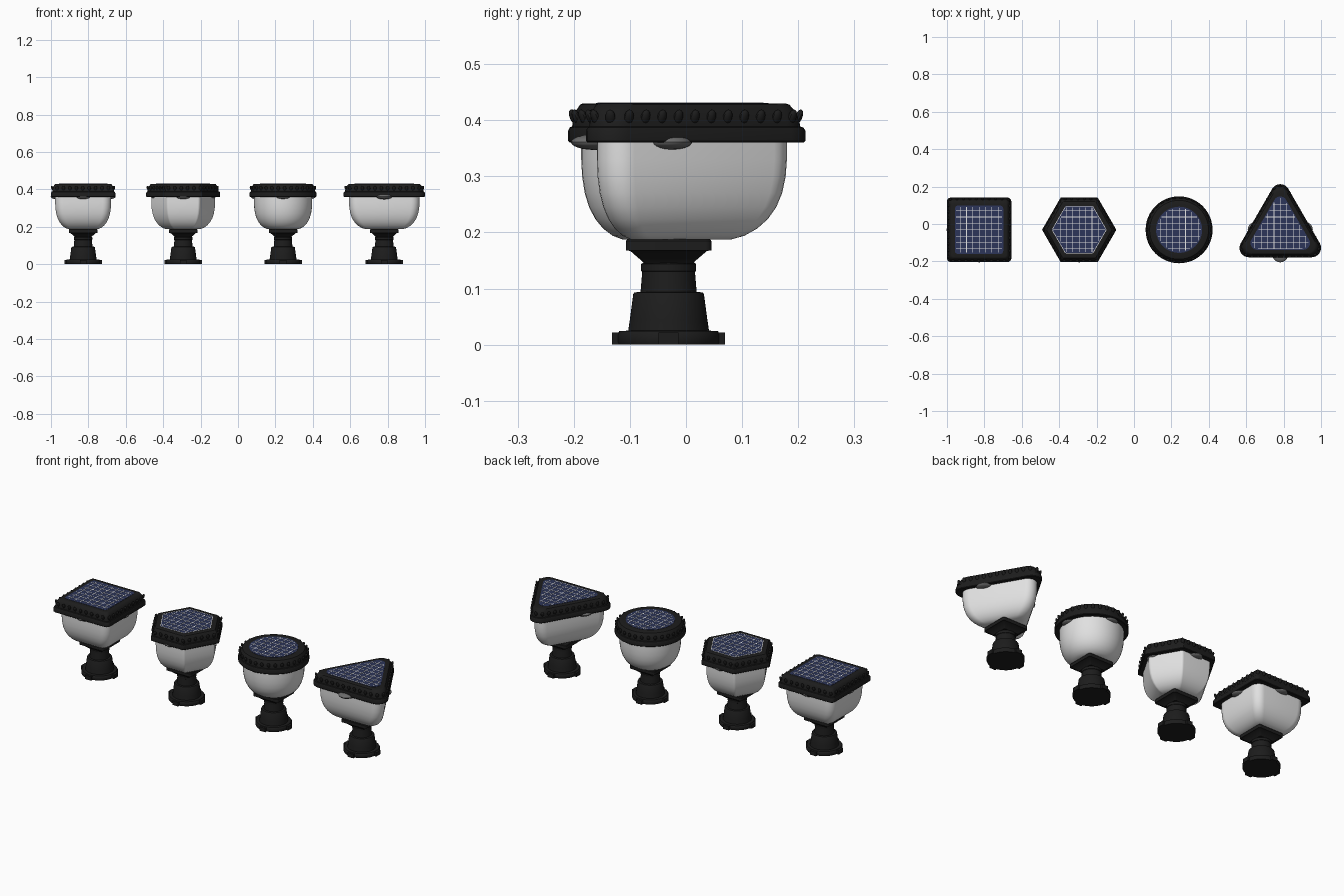
import bpy, bmesh, math
from mathutils import Matrix, Vector

cube = bpy.data.objects.get("Cube")
if cube:
    bpy.data.objects.remove(cube, do_unlink=True)


def material(name, colour, rough=0.5):
    m = bpy.data.materials.new(name)
    m.use_nodes = True
    m.diffuse_color = (*colour, 1)
    bsdf = m.node_tree.nodes["Principled BSDF"]
    bsdf.inputs["Base Color"].default_value = (*colour, 1)
    bsdf.inputs["Roughness"].default_value = rough
    return m


BLACK = material("black plastic", (0.012, 0.012, 0.012))
WHITE = material("frosted white", (0.75, 0.75, 0.75))
NAVY = material("navy panel", (0.025, 0.035, 0.1))
LINE = material("white grid", (0.8, 0.8, 0.8))
GREY = material("grey lens", (0.15, 0.15, 0.15))
CENTRE_Y = -0.031


def finish(bm, name, mat, x, smooth=True):
    bmesh.ops.recalc_face_normals(bm, faces=bm.faces)
    mesh = bpy.data.meshes.new(name)
    bm.to_mesh(mesh)
    bm.free()
    mesh.materials.append(mat)
    ob = bpy.data.objects.new(name, mesh)
    ob.location = (x, CENTRE_Y, 0)
    bpy.context.collection.objects.link(ob)
    if smooth:
        bpy.ops.object.select_all(action="DESELECT")
        ob.select_set(True)
        bpy.context.view_layer.objects.active = ob
        bpy.ops.object.shade_smooth_by_angle(angle=math.radians(35))
    return ob


def outline(sides, apothem, radius, turn=0.0):
    """Rounded regular polygon, or a circle when sides is 0."""
    if sides == 0:
        angles = [math.tau * i / 48 for i in range(48)]
        return [Vector((math.cos(a), math.sin(a))) * apothem for a in angles]
    pts, steps = [], 8
    reach = (apothem - radius) / math.cos(math.pi / sides)
    for i in range(sides):
        mid = turn + math.tau * i / sides
        corner = Vector((math.cos(mid), math.sin(mid))) * reach
        for k in range(steps + 1):
            a = mid + (k / steps - 0.5) * math.tau / sides
            pts.append(corner + Vector((math.cos(a), math.sin(a))) * radius)
    return pts


def loft(bm, pts, profile):
    """Stack scaled copies of an outline; profile holds (scale, z)."""
    rings = [[bm.verts.new((p.x * s, p.y * s, z)) for p in pts] for s, z in profile]
    n = len(pts)
    for low, high in zip(rings, rings[1:]):
        for i in range(n):
            j = (i + 1) % n
            bm.faces.new((low[i], low[j], high[j], high[i]))
    bm.faces.new(rings[0][::-1])
    bm.faces.new(rings[-1])


def box(bm, centre, size, turn=0.0):
    mat = Matrix.Rotation(turn, 4, "Z") @ Matrix.Translation(centre) @ Matrix.Diagonal((*size, 1))
    bmesh.ops.create_cube(bm, size=1, matrix=mat)


def spaced(pts, pitch):
    """Evenly spaced points and edge directions around a closed outline."""
    edges = [(a, b) for a, b in zip(pts, pts[1:] + pts[:1])]
    total = sum((b - a).length for a, b in edges)
    count = round(total / pitch)
    step, travelled, want = total / count, 0.0, total / count / 2
    for a, b in edges:
        length = (b - a).length
        while want < travelled + length:
            yield a.lerp(b, (want - travelled) / length), b - a
            want += step
        travelled += length


def chord(pts, axis, at):
    """Span of an outline where the given axis equals a value."""
    hits = []
    for a, b in zip(pts, pts[1:] + pts[:1]):
        if (a[axis] - at) * (b[axis] - at) < 0:
            t = (at - a[axis]) / (b[axis] - a[axis])
            hits.append(a.lerp(b, t)[1 - axis])
    return (min(hits), max(hits)) if len(hits) > 1 else None


def pedestal(prefix, x):
    bm = bmesh.new()
    loft(bm, outline(0, 1, 0), [
        (0.09, 0), (0.092, 0.004), (0.092, 0.018), (0.088, 0.024), (0.072, 0.025),
        (0.069, 0.045), (0.063, 0.09), (0.061, 0.093), (0.05, 0.094), (0.047, 0.13),
        (0.049, 0.131), (0.049, 0.144), (0.045, 0.146), (0.045, 0.15)])
    for i in range(4):
        box(bm, (0.088, 0, 0.011), (0.025, 0.036, 0.022), i * math.pi / 2)
    finish(bm, prefix + "_pedestal", BLACK, x)
    # Square mounting plate with a flared underside
    bm = bmesh.new()
    loft(bm, outline(4, 0.076, 0.01, math.pi / 4), [
        (0.58, 0.145), (0.64, 0.15), (0.9, 0.167), (1, 0.168), (1, 0.185), (0.97, 0.188)])
    finish(bm, prefix + "_mounting_plate", BLACK, x)


def lamp(prefix, x, sides, apothem, radius, bowl_radius, turn, panel_scale):
    pedestal(prefix, x)
    edge = outline(sides, apothem, radius, turn)

    # Frosted bowl
    bm = bmesh.new()
    loft(bm, outline(sides, apothem * 0.87, bowl_radius, turn), [
        (0.52, 0.187), (0.64, 0.194), (0.75, 0.207), (0.84, 0.224), (0.91, 0.245),
        (0.96, 0.27), (0.99, 0.3), (1, 0.33), (1, 0.362)])
    finish(bm, prefix + "_bowl", WHITE, x)

    # Lid with a stepped, sloping rim
    bm = bmesh.new()
    loft(bm, edge, [
        (0.985, 0.36), (1, 0.363), (1, 0.381), (0.985, 0.387), (0.96, 0.389), (0.955, 0.4),
        (0.93, 0.415), (0.88, 0.428), (0.85, 0.43), (panel_scale, 0.43)])
    finish(bm, prefix + "_lid", BLACK, x)

    # Oval beads around the rim
    bm = bmesh.new()
    for p, along in spaced([q * 0.947 for q in edge], 0.034):
        mat = (Matrix.Translation((p.x, p.y, 0.405))
               @ Matrix.Rotation(math.atan2(along.y, along.x), 4, "Z")
               @ Matrix.Rotation(math.radians(25), 4, "X")
               @ Matrix.Diagonal((0.009, 0.007, 0.015, 1)))
        bmesh.ops.create_uvsphere(bm, u_segments=10, v_segments=8, radius=1, matrix=mat)
    finish(bm, prefix + "_rim_beads", BLACK, x)

    # Solar panel
    panel = [p * panel_scale for p in edge]
    bm = bmesh.new()
    loft(bm, panel, [(1, 0.428), (1, 0.431)])
    finish(bm, prefix + "_solar_panel", NAVY, x, False)

    # Fine grid lines clipped to the panel shape
    bm = bmesh.new()
    inner = [p * 0.95 for p in panel]
    pitch, width, z = 0.034, 0.003, 0.4312
    for axis in (0, 1):
        for i in range(-4, 5):
            at = i * pitch + 0.0005
            span = chord(inner, axis, at)
            if not span:
                continue
            mid, length = sum(span) / 2, span[1] - span[0]
            centre, size = [(at, mid), (mid, at)][axis], [(width, length), (length, width)][axis]
            box(bm, (*centre, z), (*size, 0.001))
    if sides == 6:
        for a, b in zip(panel, panel[1:] + panel[:1]):
            d = b - a
            if d.length > 0.05:
                apo = ((a + b) / 2).length
                box(bm, (apo, 0, z), (width, d.length, 0.001), math.atan2(-d.x, d.y))
    finish(bm, prefix + "_grid_lines", LINE, x, False)

    # Shallow sensor lenses under the lid
    bm = bmesh.new()
    for i in range(4):
        mat = (Matrix.Rotation(i * math.pi / 2, 4, "Z") @ Matrix.Translation((0.132, 0, 0.361))
               @ Matrix.Diagonal((0.042, 0.042, 0.014, 1)))
        bmesh.ops.create_uvsphere(bm, u_segments=24, v_segments=12, radius=1, matrix=mat)
    finish(bm, prefix + "_sensor_lenses", GREY, x)


lamp("square_lamp", -0.828, 4, 0.172, 0.02, 0.045, math.pi / 4, 0.75)
lamp("hexagon_lamp", -0.293, 6, 0.172, 0.004, 0.015, 0, 0.73)
lamp("round_lamp", 0.241, 0, 0.179, 0, 0, 0, 0.69)
lamp("triangle_lamp", 0.782, 3, 0.147, 0.05, 0.045, math.pi / 2, 0.73)
